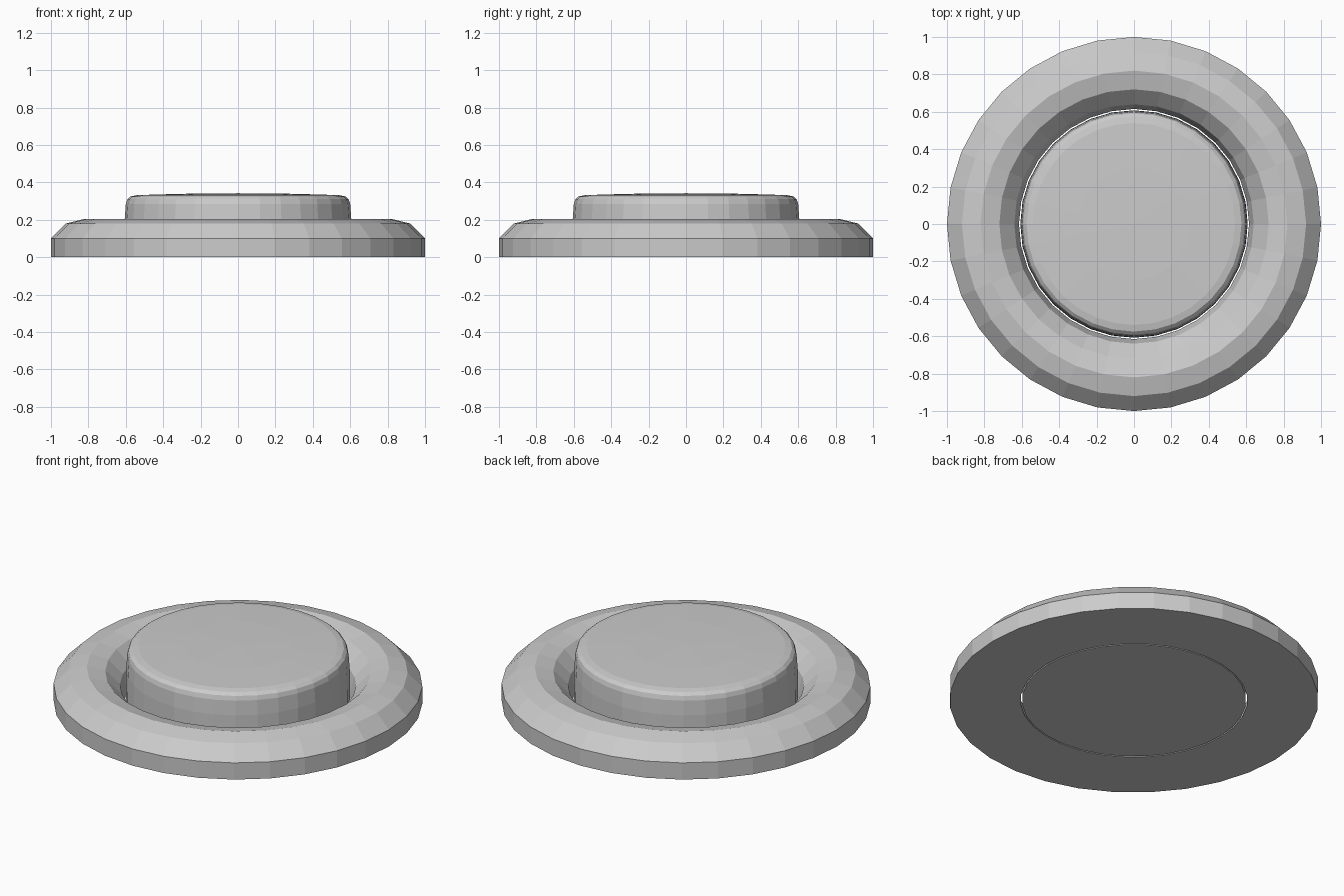
import bpy, bmesh
from math import cos, sin, tau

if "Cube" in bpy.data.objects:
    bpy.data.objects.remove(bpy.data.objects["Cube"])

SIDES = 32


def lathe(name, profile, closed):
    """Spin (radius, z) points round z; radius 0 makes a single pole vertex."""
    bm = bmesh.new()
    rings = []
    for r, z in profile:
        if r == 0:
            rings.append([bm.verts.new((0, 0, z))] * SIDES)
        else:
            rings.append([bm.verts.new((r * cos(tau * i / SIDES), r * sin(tau * i / SIDES), z))
                          for i in range(SIDES)])
    pairs = list(zip(rings, rings[1:]))
    if closed:
        pairs.append((rings[-1], rings[0]))
    for a, b in pairs:
        for i in range(SIDES):
            j = (i + 1) % SIDES
            corners = list(dict.fromkeys((a[i], a[j], b[j], b[i])))
            bm.faces.new(corners)
    bmesh.ops.recalc_face_normals(bm, faces=bm.faces)
    mesh = bpy.data.meshes.new(name)
    bm.to_mesh(mesh)
    bm.free()
    obj = bpy.data.objects.new(name, mesh)
    bpy.context.collection.objects.link(obj)
    return obj


# Rounded outer bezel, flat underneath, with a sloping inner wall
lathe("bezel_ring", [(1, 0), (1, 0.10), (0.92, 0.18), (0.82, 0.205),
                     (0.72, 0.18), (0.64, 0.10), (0.615, 0)], True)

# Push button with softened rim and slightly domed top
lathe("button_cap", [(0, 0), (0.608, 0), (0.606, 0.20), (0.60, 0.285), (0.592, 0.31),
                     (0.575, 0.325), (0.54, 0.332), (0.30, 0.339), (0, 0.342)], False)
